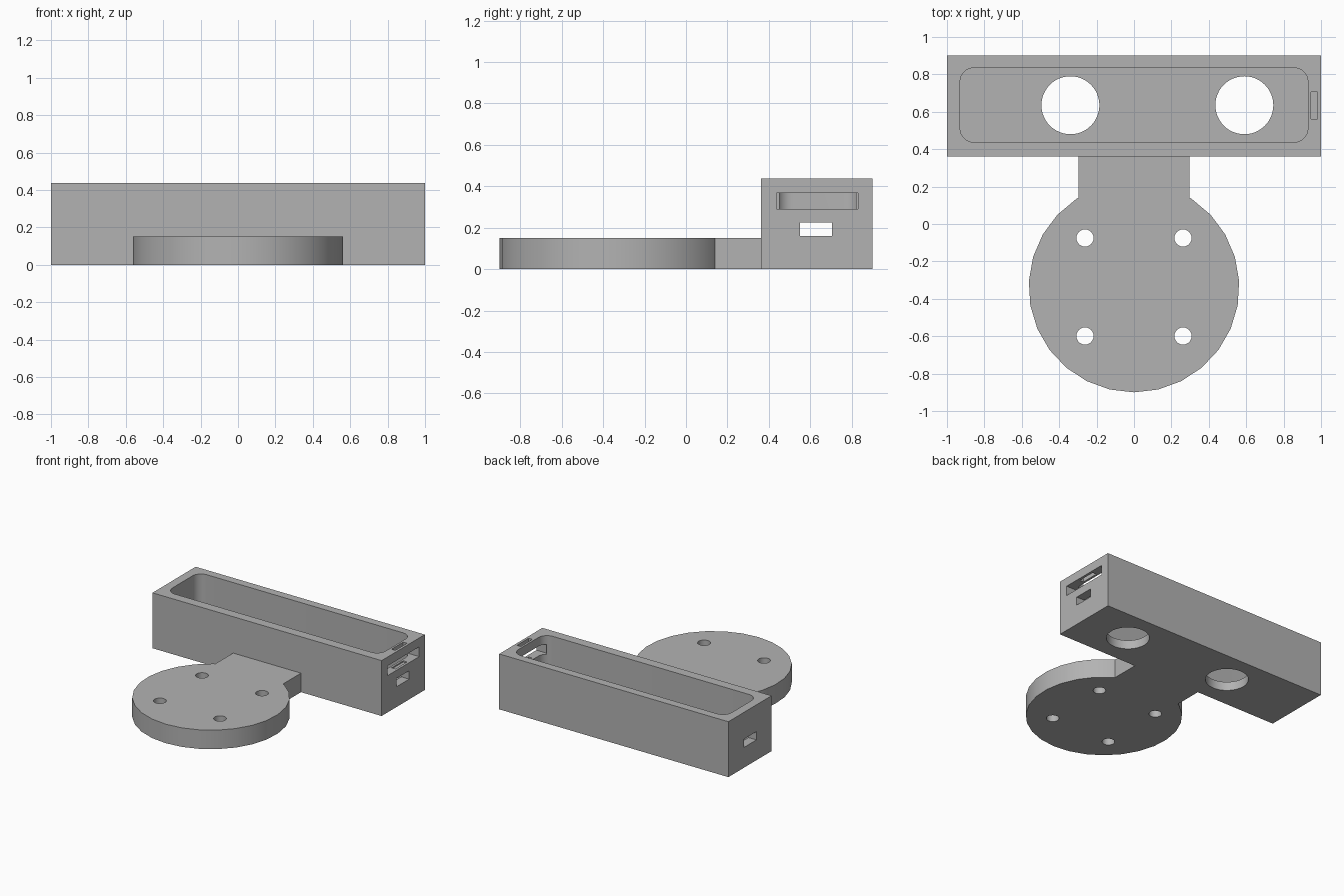
import bpy
import bmesh
from math import cos, sin, pi, radians

if "Cube" in bpy.data.objects:
    bpy.data.objects.remove(bpy.data.objects["Cube"])

grey = bpy.data.materials.new("plain grey")
grey.use_nodes = True
colour = (0.45, 0.45, 0.45, 1)
grey.diffuse_color = colour
grey.node_tree.nodes["Principled BSDF"].inputs["Base Color"].default_value = colour


def prism(name, points, z0, z1):
    """Extrude a flat outline from z0 up to z1."""
    bm = bmesh.new()
    face = bm.faces.new([bm.verts.new((x, y, z0)) for x, y in points])
    top = bmesh.ops.extrude_face_region(bm, geom=[face])["geom"]
    bmesh.ops.translate(bm, vec=(0, 0, z1 - z0),
                        verts=[v for v in top if isinstance(v, bmesh.types.BMVert)])
    bmesh.ops.recalc_face_normals(bm, faces=bm.faces)
    mesh = bpy.data.meshes.new(name)
    bm.to_mesh(mesh)
    bm.free()
    obj = bpy.data.objects.new(name, mesh)
    bpy.context.collection.objects.link(obj)
    mesh.materials.append(grey)
    return obj


def rectangle(x0, x1, y0, y1):
    return [(x0, y0), (x1, y0), (x1, y1), (x0, y1)]


def circle(cx, cy, r, n, start=0):
    return [(cx + r * cos(start + 2 * pi * i / n), cy + r * sin(start + 2 * pi * i / n))
            for i in range(n)]


def rounded(x0, x1, y0, y1, r, steps=8):
    corners = [(x1 - r, y1 - r), (x0 + r, y1 - r), (x0 + r, y0 + r), (x1 - r, y0 + r)]
    return [(cx + r * cos(pi / 2 * (q + i / steps)), cy + r * sin(pi / 2 * (q + i / steps)))
            for q, (cx, cy) in enumerate(corners) for i in range(steps + 1)]


def combine(obj, tool, operation):
    """Apply a boolean and remove the used tool."""
    mod = obj.modifiers.new("boolean", 'BOOLEAN')
    mod.operation, mod.solver, mod.object = operation, 'EXACT', tool
    bpy.ops.object.select_all(action='DESELECT')
    bpy.context.view_layer.objects.active = obj
    obj.select_set(True)
    bpy.ops.object.modifier_apply(modifier=mod.name)
    bpy.data.objects.remove(tool)


def cut(obj, points, z0, z1):
    combine(obj, prism("cutter", points, z0, z1), 'DIFFERENCE')


# Open tray with rounded cavity
tray = prism("tray", rectangle(-1, 1, 0.362, 0.9), 0, 0.437)
cut(tray, rounded(-0.93, 0.93, 0.437, 0.835, 0.075), 0.07, 0.6)

# Two large round openings in the tray floor
for x in (-0.34, 0.59):
    cut(tray, circle(x, 0.635, 0.155, 48), -0.1, 0.2)

# Small windows in both ends, wide slot and rim slit on the left end
for x0, x1 in ((-1.1, -0.9), (0.9, 1.1)):
    cut(tray, rectangle(x0, x1, 0.55, 0.705), 0.16, 0.226)
cut(tray, rectangle(0.9, 1.1, 0.437, 0.83), 0.29, 0.367)
cut(tray, rectangle(0.947, 0.98, 0.562, 0.707), 0.28, 0.6)

# Round mounting plate with neck and four screw holes
plate = prism("mounting_plate", circle(0, -0.337, 0.563, 27, -pi / 2), 0, 0.15)
neck = prism("neck", rectangle(-0.296, 0.296, -0.1, 0.362), 0, 0.15)
combine(plate, neck, 'UNION')
for x in (-0.262, 0.262):
    for y in (-0.075, -0.599):
        cut(plate, circle(x, y, 0.046, 24), -0.1, 0.3)

# Smooth curved walls, crisp edges
for obj in (tray, plate):
    bpy.ops.object.select_all(action='DESELECT')
    bpy.context.view_layer.objects.active = obj
    obj.select_set(True)
    bpy.ops.object.shade_smooth_by_angle(angle=radians(30))
